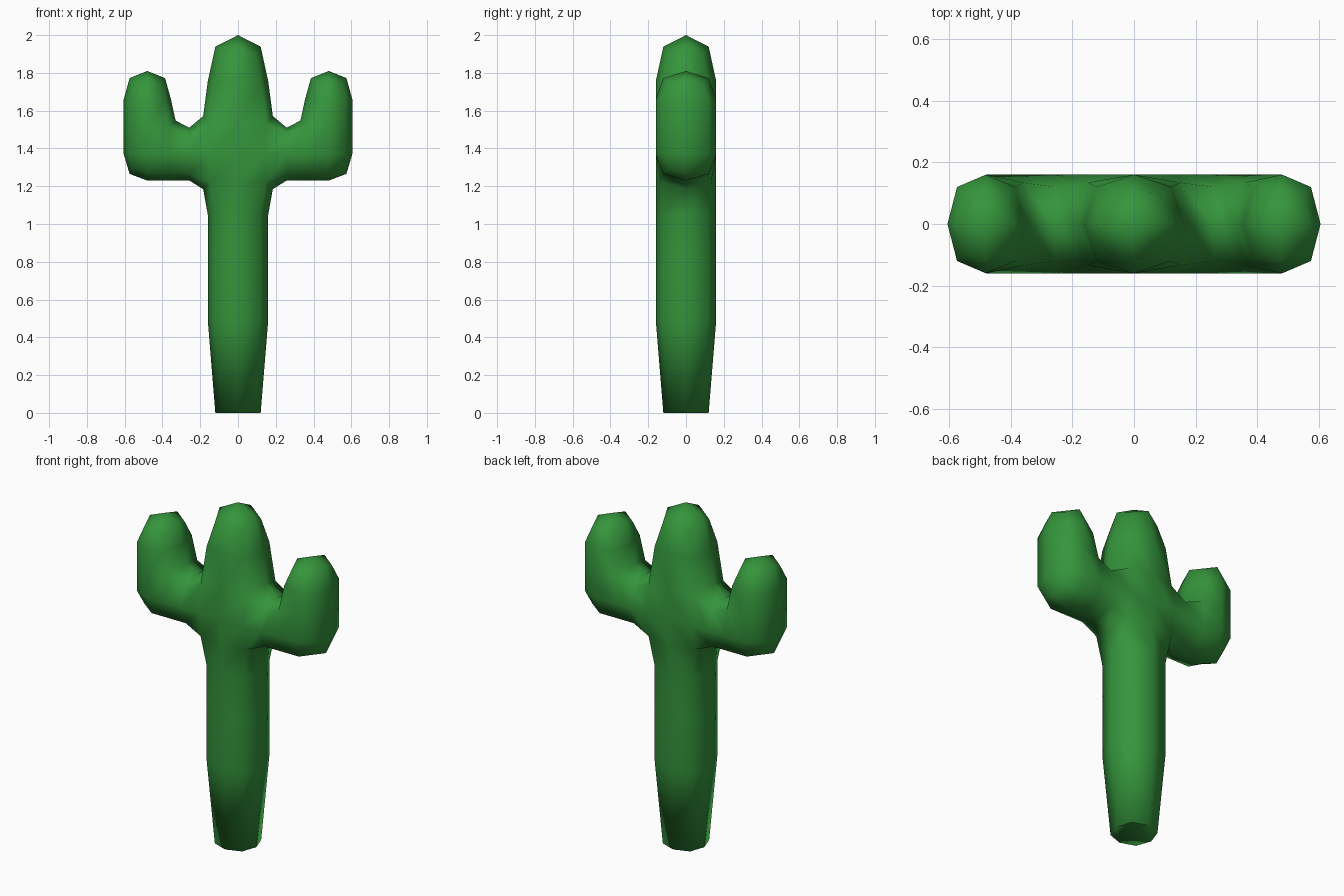
import bpy, bmesh

if "Cube" in bpy.data.objects:
    bpy.data.objects.remove(bpy.data.objects["Cube"])

# Front-view blocks of the cage: (x0, x1, z0, z1)
trunk = [(-0.16, 0.16, a, b) for a, b in
         [(0.11, 0.87), (0.87, 1.23), (1.23, 1.51), (1.51, 2.0)]]
arm = [(0.16, 0.355, 1.23, 1.51), (0.355, 0.605, 1.23, 1.51), (0.355, 0.605, 1.51, 1.81)]
other_arm = [(-x1, -x0, z0, z1) for x0, x1, z0, z1 in arm]

# Flat silhouette, welded and extruded to full depth
bm = bmesh.new()
for x0, x1, z0, z1 in trunk + arm + other_arm:
    bm.faces.new([bm.verts.new((x, -0.16, z))
                  for x, z in ((x0, z0), (x1, z0), (x1, z1), (x0, z1))])
bmesh.ops.remove_doubles(bm, verts=bm.verts[:], dist=0.001)
res = bmesh.ops.extrude_face_region(bm, geom=bm.faces[:])
bmesh.ops.translate(bm, vec=(0, 0.32, 0),
                    verts=[g for g in res["geom"] if isinstance(g, bmesh.types.BMVert)])
bmesh.ops.recalc_face_normals(bm, faces=bm.faces[:])
mesh = bpy.data.meshes.new("cactus")
bm.to_mesh(mesh)
bm.free()
cactus = bpy.data.objects.new("cactus", mesh)
bpy.context.collection.objects.link(cactus)
bpy.context.view_layer.objects.active = cactus
cactus.select_set(True)

# One level of rounding
sub = cactus.modifiers.new("round", 'SUBSURF')
sub.levels = sub.render_levels = 1
sub.use_limit_surface = False
bpy.ops.object.modifier_apply(modifier=sub.name)

# Flat foot ring with a recessed centre
for v in cactus.data.vertices:
    if v.co.z < 0.4 and (abs(v.co.x) > 0.02 or abs(v.co.y) > 0.02):
        v.co.z = 0.0

bpy.ops.object.shade_smooth()
green = bpy.data.materials.new("cactus_green")
green.diffuse_color = (0.035, 0.30, 0.045, 1)
green.use_nodes = True
green.node_tree.nodes["Principled BSDF"].inputs["Base Color"].default_value = green.diffuse_color
cactus.data.materials.append(green)
